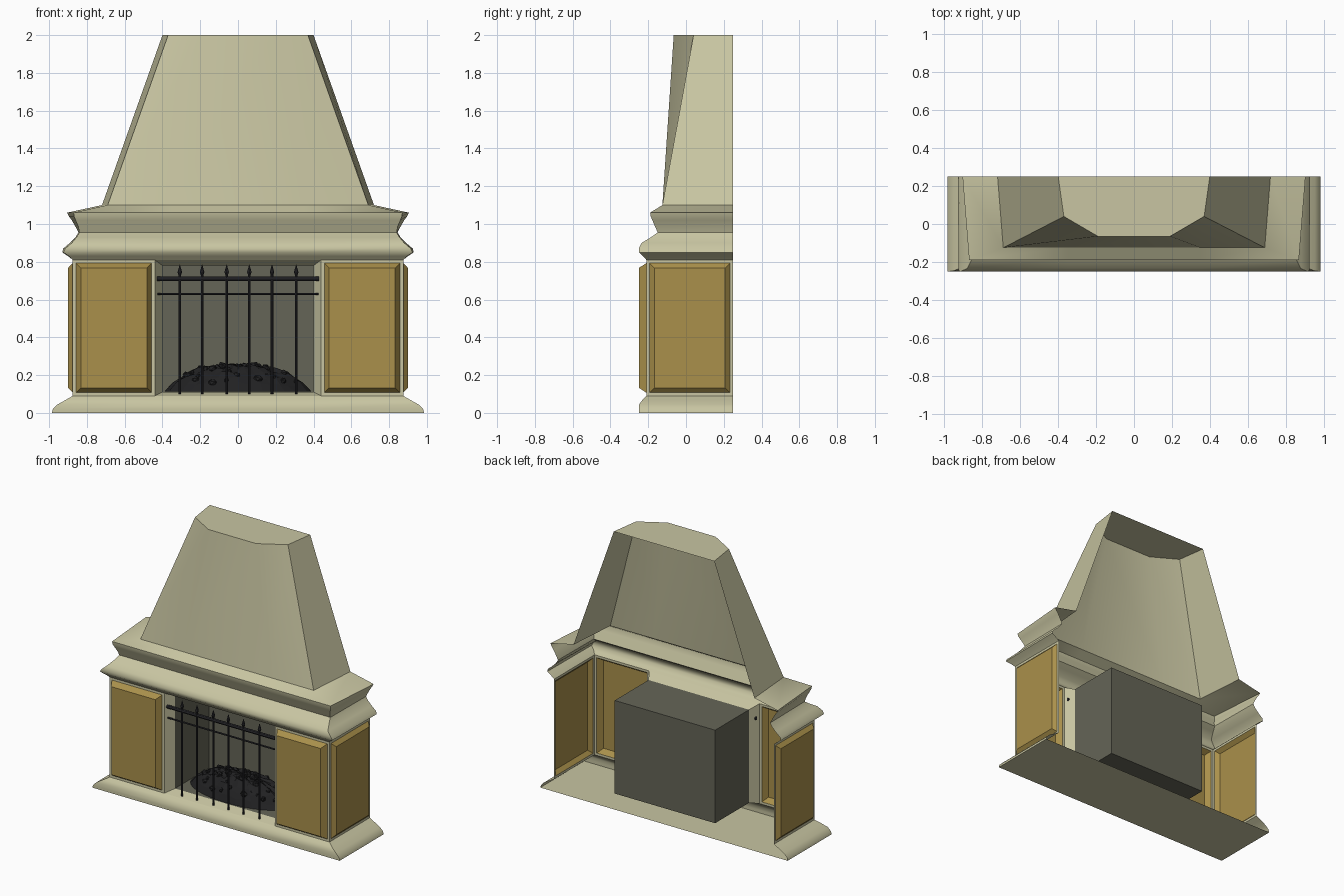
import bpy, bmesh, math, random
from mathutils import Matrix, Vector

random.seed(4)
cube = bpy.data.objects.get("Cube")
if cube:
    bpy.data.objects.remove(cube, do_unlink=True)


def material(name, r, g, b):
    m = bpy.data.materials.new(name)
    m.use_nodes = True
    m.diffuse_color = (r, g, b, 1)
    m.node_tree.nodes["Principled BSDF"].inputs["Base Color"].default_value = (r, g, b, 1)
    return m


STONE = material("pale stone", 0.58, 0.56, 0.36)
GOLD = material("ochre panel", 0.40, 0.28, 0.07)
SOOT = material("sooty lining", 0.13, 0.13, 0.095)
IRON = material("black iron", 0.022, 0.022, 0.026)
COAL = material("coal", 0.015, 0.015, 0.016)

BACK = 0.25          # open rear plane
WALL_X, WALL_Y = 0.875, -0.21
OPEN_X = 0.44        # half width of the opening
BOX_X, BOX_Y = 0.40, -0.145


def finish(bm, name, mats, smooth=None):
    me = bpy.data.meshes.new(name)
    bm.to_mesh(me)
    bm.free()
    ob = bpy.data.objects.new(name, me)
    bpy.context.collection.objects.link(ob)
    for m in mats:
        me.materials.append(m)
    if smooth:
        bpy.ops.object.select_all(action="DESELECT")
        ob.select_set(True)
        bpy.context.view_layer.objects.active = ob
        bpy.ops.object.shade_smooth_by_angle(angle=math.radians(smooth))
    return ob


def quad(bm, *pts):
    return bm.faces.new([bm.verts.new(p) for p in pts])


def ring(z, xb, xf, y, xm=0.35, ym=None):
    """U-shaped section: back end, front corner, middle points, mirrored."""
    half = [(-xb, BACK, z), (-xf, y, z), (-xm, y if ym is None else ym, z)]
    return half + [(-p[0], p[1], p[2]) for p in reversed(half)]


def loft(name, rings, cap, smooth):
    bm = bmesh.new()
    rows = [[bm.verts.new(p) for p in r] for r in rings]
    for lo, hi in zip(rows, rows[1:]):
        for i in range(len(lo) - 1):
            bm.faces.new((lo[i], lo[i + 1], hi[i + 1], hi[i]))
    if cap == "bottom":
        bm.faces.new(list(reversed(rows[0])))
    elif cap == "top":
        bm.faces.new(rows[-1])
    return finish(bm, name, [STONE], smooth)


# Plinth, closed underneath
loft("plinth", [ring(*r) for r in (
    (0, .985, .985, -.25), (.02, .98, .98, -.25), (.045, .955, .955, -.248),
    (.07, .91, .91, -.23), (.09, WALL_X, WALL_X, WALL_Y))], "bottom", 40)

# Mantel moulding with two rolls and a neck
loft("mantel", [ring(*r) for r in (
    (.81, WALL_X, WALL_X, WALL_Y), (.83, .90, .895, -.228), (.85, .93, .925, -.248),
    (.87, .925, .915, -.25), (.90, .89, .88, -.235), (.93, .86, .855, -.185),
    (.955, .845, .84, -.15), (.985, .86, .845, -.163), (1.02, .88, .86, -.178),
    (1.04, .895, .868, -.187), (1.06, .905, .87, -.19), (1.10, .72, .69, -.125))],
    None, 40)

# Tapering hood with a closed top
loft("hood", [ring(1.10, .72, .69, -.125), ring(2, .40, .37, .04, .19, -.065)], "top", 20)

# Pillars: raised panels on front and side, slanted jamb inside
for side, s in (("left", 1), ("right", -1)):
    bm = bmesh.new()
    lo, hi = .09, .81

    def wall(a, b, c=lo, d=hi):
        pts = [(a[0] * s, a[1], lo), (b[0] * s, b[1], c), (b[0] * s, b[1], d), (a[0] * s, a[1], hi)]
        return quad(bm, *(pts if s > 0 else pts[::-1]))

    front = wall((OPEN_X, WALL_Y), (WALL_X, WALL_Y))
    flank = wall((WALL_X, WALL_Y), (WALL_X, BACK))
    jamb = quad(bm, (OPEN_X * s, WALL_Y, lo), (BOX_X * s, BOX_Y, .11),
                (BOX_X * s, BOX_Y, .78), (OPEN_X * s, WALL_Y, hi))
    if s > 0:
        jamb.normal_flip()
    bm.normal_update()
    for face, rise in ((front, .04), (flank, .025)):
        bmesh.ops.inset_individual(bm, faces=[face], thickness=.017, use_even_offset=True)
        bevel = bmesh.ops.inset_individual(bm, faces=[face], thickness=.026, use_even_offset=True)
        bmesh.ops.translate(bm, verts=face.verts[:], vec=face.normal * rise)
        for f in bevel["faces"] + [face]:
            f.material_index = 1
    finish(bm, side + "_pillar", [STONE, GOLD])

# Sloping strips above and below the opening
for name, z0, z1 in (("lintel", .81, .78), ("hearth_edge", .09, .11)):
    bm = bmesh.new()
    f = quad(bm, (-OPEN_X, WALL_Y, z0), (OPEN_X, WALL_Y, z0), (BOX_X, BOX_Y, z1), (-BOX_X, BOX_Y, z1))
    if name == "lintel":
        f.normal_flip()
    finish(bm, name, [STONE])

# Firebox: a box with its front removed
bm = bmesh.new()
bmesh.ops.create_cube(bm, size=1)
bmesh.ops.transform(bm, verts=bm.verts, matrix=Matrix.Translation((0, .0475, .445))
                    @ Matrix.Diagonal((2 * BOX_X, .385, .67, 1)))
bm.normal_update()
bmesh.ops.delete(bm, geom=[f for f in bm.faces if f.normal.y < -.5], context="FACES_ONLY")
finish(bm, "firebox", [SOOT])


# Coal mound with scattered lumps
def mound(r):
    return .112 + .14 * (1 - r ** 3)


bm = bmesh.new()
steps, around = 9, 36
centre = bm.verts.new((0, .045, mound(0)))
prev = None
for k in range(1, steps + 1):
    r = k / steps
    row = []
    for i in range(around):
        a = math.tau * i / around
        bump = random.uniform(-.012, .012) if k < steps else 0
        row.append(bm.verts.new((.39 * r * math.cos(a), .045 + .185 * r * math.sin(a), mound(r) + bump)))
    for i in range(around):
        j = (i + 1) % around
        if prev:
            bm.faces.new((prev[i], row[i], row[j], prev[j]))
        else:
            bm.faces.new((centre, row[i], row[j]))
    prev = row
for n in range(45):
    r, a = math.sqrt(random.uniform(0, .8)), random.uniform(0, math.tau)
    spot = Vector((.38 * r * math.cos(a), .045 + .17 * r * math.sin(a), mound(r)))
    lump = bmesh.ops.create_icosphere(bm, subdivisions=1, radius=random.uniform(.014, .027))
    spin = Matrix.Rotation(random.uniform(0, 3), 4, Vector((random.random(), 1, random.random())))
    squash = Matrix.Diagonal((1.1, .9, .75, 1))
    bmesh.ops.transform(bm, verts=lump["verts"], matrix=Matrix.Translation(spot) @ spin @ squash)
finish(bm, "coal_heap", [COAL])


# Iron grate
def rod(bm, length, r1, r2, at, sideways=False):
    turn = Matrix.Rotation(math.pi / 2, 4, "Y") if sideways else Matrix()
    bmesh.ops.create_cone(bm, cap_ends=True, segments=8, radius1=r1, radius2=r2,
                          depth=length, matrix=Matrix.Translation(at) @ turn)


bm = bmesh.new()
for x in (-.308, -.19, -.06, .06, .18, .308):
    rod(bm, .63, .007, .007, (x, -.195, .415))
    rod(bm, .015, .007, .012, (x, -.195, .7375))
    rod(bm, .04, .012, .001, (x, -.195, .765))
finish(bm, "grate_spikes", [IRON], 40)

bm = bmesh.new()
rod(bm, .86, .013, .013, (0, -.19, .71), True)
rod(bm, .85, .006, .006, (0, -.19, .63), True)
finish(bm, "grate_rails", [IRON], 40)
